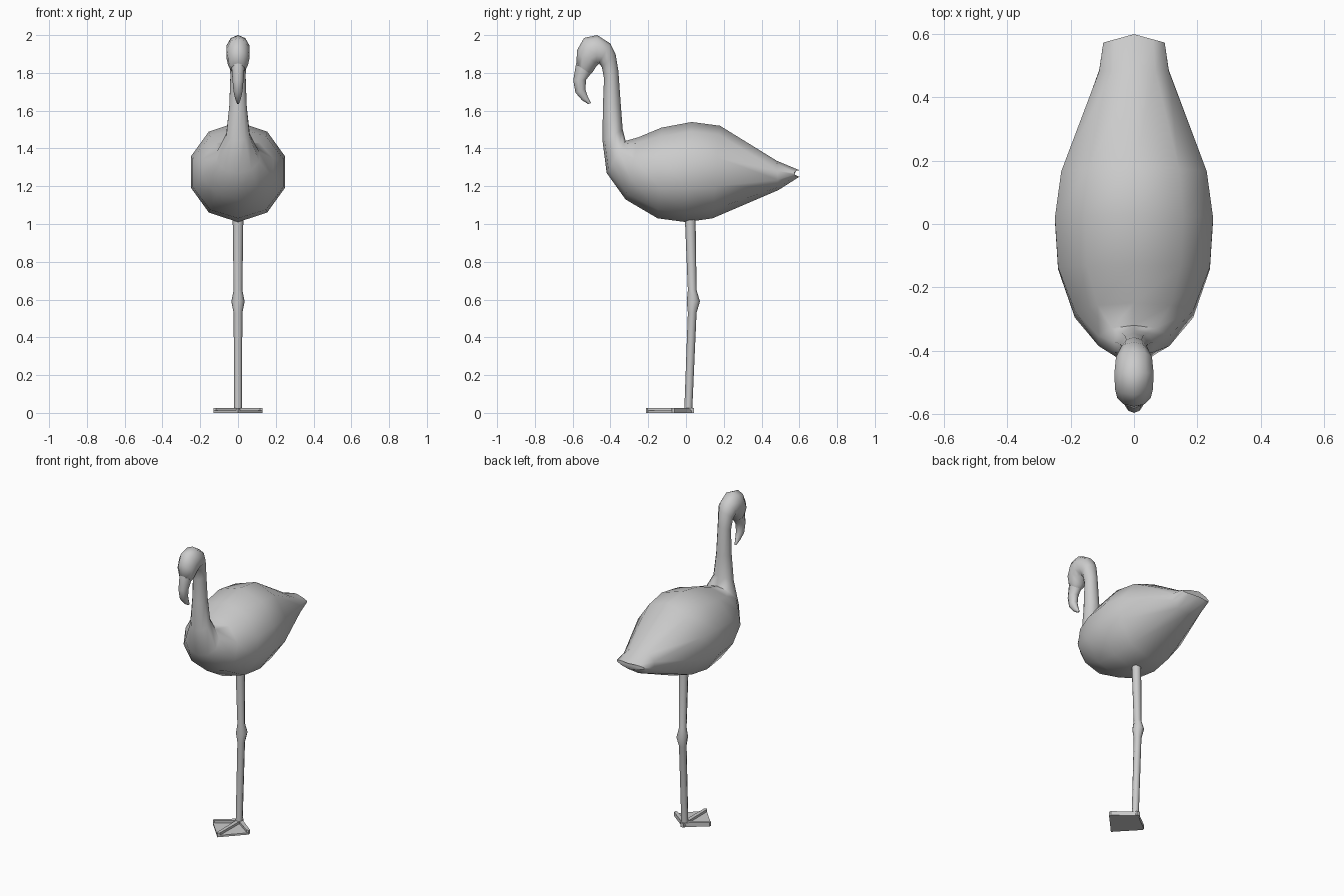
import bpy, bmesh, math
from mathutils import Vector

if "Cube" in bpy.data.objects:
    bpy.data.objects.remove(bpy.data.objects["Cube"])


def finish(name, bm, angle):
    bmesh.ops.recalc_face_normals(bm, faces=bm.faces)
    me = bpy.data.meshes.new(name)
    bm.to_mesh(me)
    bm.free()
    ob = bpy.data.objects.new(name, me)
    bpy.context.collection.objects.link(ob)
    bpy.ops.object.select_all(action='DESELECT')
    ob.select_set(True)
    bpy.context.view_layer.objects.active = ob
    bpy.ops.object.shade_smooth_by_angle(angle=math.radians(angle))
    return ob


def loft(name, rings, sides=10, angle=60):
    """Each ring: top y, top z, bottom y, bottom z, half width, backward bow of the middle."""
    bm = bmesh.new()
    loops = []
    for ty, tz, by, bz, w, bow in rings:
        top, bot = Vector((0, ty, tz)), Vector((0, by, bz))
        mid, half = (top + bot) / 2, (top - bot) / 2
        w /= math.cos(math.pi / sides) if sides % 4 else 1
        loop = []
        for i in range(sides):
            a = math.pi / 2 + 2 * math.pi * i / sides
            p = mid + half * math.sin(a) + Vector((w * math.cos(a), 0, 0))
            p.y -= bow * abs(math.cos(a))
            loop.append(bm.verts.new(p))
        loops.append(loop)
    for a, b in zip(loops, loops[1:]):
        for i in range(sides):
            j = (i + 1) % sides
            bm.faces.new((a[i], a[j], b[j], b[i]))
    bm.faces.new(loops[0])
    bm.faces.new(loops[-1])
    return finish(name, bm, angle)


def slab(bm, outline, z0, z1):
    low = [bm.verts.new((x, y, z0)) for x, y in outline]
    face = bm.faces.new(low)
    out = bmesh.ops.extrude_face_region(bm, geom=[face])
    for v in out['geom']:
        if isinstance(v, bmesh.types.BMVert):
            v.co.z = z1


# Body, neck and head in one sweep, tail to face
loft("body_neck_head", [
    (0.60, 1.285, 0.60, 1.25, 0.097, 0.028),
    (0.48, 1.335, 0.49, 1.18, 0.11, 0),
    (0.18, 1.52, 0.14, 1.03, 0.23, 0),
    (0.03, 1.54, 0.00, 1.01, 0.25, 0),
    (-0.13, 1.51, -0.15, 1.03, 0.24, 0),
    (-0.25, 1.46, -0.32, 1.13, 0.187, 0),
    (-0.32, 1.44, -0.42, 1.27, 0.112, 0),
    (-0.335, 1.50, -0.442, 1.44, 0.062, 0),
    (-0.345, 1.63, -0.44, 1.62, 0.046, 0),
    (-0.358, 1.81, -0.434, 1.77, 0.040, 0),
    (-0.373, 1.90, -0.445, 1.83, 0.046, 0),
    (-0.40, 1.955, -0.46, 1.85, 0.057, 0),
    (-0.47, 2.00, -0.475, 1.835, 0.062, 0),
    (-0.54, 1.985, -0.487, 1.815, 0.060, 0),
    (-0.577, 1.92, -0.497, 1.80, 0.053, 0),
    (-0.58, 1.845, -0.505, 1.795, 0.037, 0)])

# Hooked bill
loft("bill", [
    (-0.582, 1.85, -0.50, 1.80, 0.034, 0),
    (-0.597, 1.76, -0.528, 1.765, 0.029, 0),
    (-0.585, 1.695, -0.533, 1.715, 0.024, 0),
    (-0.55, 1.655, -0.52, 1.675, 0.015, 0),
    (-0.518, 1.635, -0.503, 1.64, 0.005, 0)])

# Single standing leg with a knobbly joint
loft("leg", [(y + r, z, y - r, z, r, 0) for z, y, r in (
    (1.08, 0.021, 0.029), (0.65, 0.033, 0.023), (0.59, 0.039, 0.035),
    (0.53, 0.033, 0.023), (0.015, 0.012, 0.021))], sides=8)

# Webbed foot: thin web with raised toes
bm = bmesh.new()
heel, right, front, left = (0, 0.042), (0.13, -0.075), (0, -0.213), (-0.13, -0.075)
slab(bm, [heel, right, front, left], 0, 0.012)
for tip in (right, front, left):
    base = Vector((0, 0.02))
    d = (Vector(tip) - base).normalized()
    n = Vector((-d.y, d.x)) * 0.013
    end = Vector(tip)
    slab(bm, [base - n, end - n * 0.8 - d * 0.01, end, end + n * 0.8 - d * 0.01, base + n], 0, 0.027)
slab(bm, [(0.02, 0.0), (0.012, 0.042), (-0.012, 0.042), (-0.02, 0.0)], 0, 0.027)
finish("webbed_foot", bm, 30)
